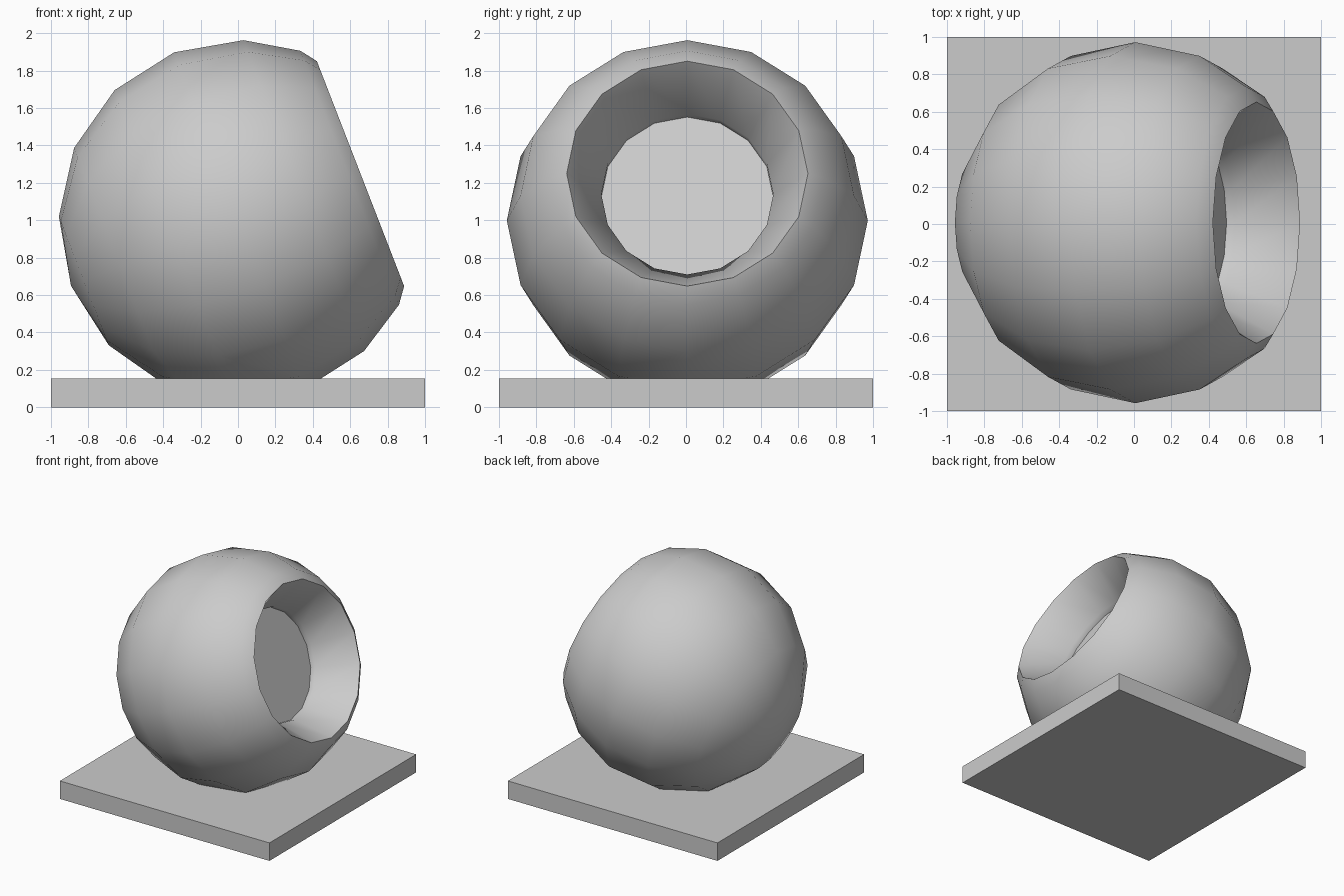
import bpy, bmesh, math
from mathutils import Matrix

if "Cube" in bpy.data.objects:
    bpy.data.objects.remove(bpy.data.objects["Cube"])

SEGS = 16
R = 0.965
# Local z of the globe parts points out of the tilted opening
PLACE = Matrix.Translation((0.007, 0.007, 0.998)) @ Matrix.Rotation(math.radians(68.8), 4, 'Y')


def finish(bm, name, smooth=True):
    me = bpy.data.meshes.new(name)
    bm.to_mesh(me)
    bm.free()
    ob = bpy.data.objects.new(name, me)
    bpy.context.collection.objects.link(ob)
    if smooth:
        bpy.ops.object.select_all(action='DESELECT')
        ob.select_set(True)
        bpy.context.view_layer.objects.active = ob
        bpy.ops.object.shade_smooth_by_angle(angle=math.radians(32))
    return ob


def lathe(profile, cut_z=None):
    """Revolve (radius, height) points around the tilted axis."""
    bm = bmesh.new()
    rings = []
    for r, h in profile:
        n = SEGS if r > 1e-6 else 1
        rings.append([bm.verts.new((r * math.cos(2 * math.pi * i / SEGS),
                                    r * math.sin(2 * math.pi * i / SEGS), h)) for i in range(n)])
    for a, b in zip(rings, rings[1:]):
        for i in range(SEGS):
            j = (i + 1) % SEGS
            corners = [a[i % len(a)], b[i % len(b)], b[j % len(b)], a[j % len(a)]]
            bm.faces.new(list(dict.fromkeys(corners)))
    bm.transform(PLACE)
    if cut_z is not None:
        bmesh.ops.bisect_plane(bm, geom=bm.verts[:] + bm.edges[:] + bm.faces[:],
                               plane_co=(0, 0, cut_z), plane_no=(0, 0, -1), clear_outer=True)
    return bm


# Globe: rim, support ring, then even rings back to the pole, trimmed at the plate
RIM = (0.645, 0.695)
angles = [49, 67.5, 90, 112.5, 135, 157.5]
shell = [RIM] + [(R * math.sin(math.radians(a)), R * math.cos(math.radians(a))) for a in angles]
finish(lathe(shell + [(0, -R)], cut_z=0.15), "globe_shell")

# Funnel opening with a short straight collar
finish(lathe([(0.46, 0.345), (0.46, 0.39), RIM]), "funnel_opening")

# Flat disc at the bottom of the funnel
finish(lathe([(0, 0.345), (0.46, 0.345)]), "inner_disc")

# Square base plate
bm = bmesh.new()
bmesh.ops.create_cube(bm, size=1)
bm.transform(Matrix.Translation((0, 0, 0.0775)) @ Matrix.Diagonal((2, 2, 0.155, 1)))
finish(bm, "base_plate", smooth=False)
